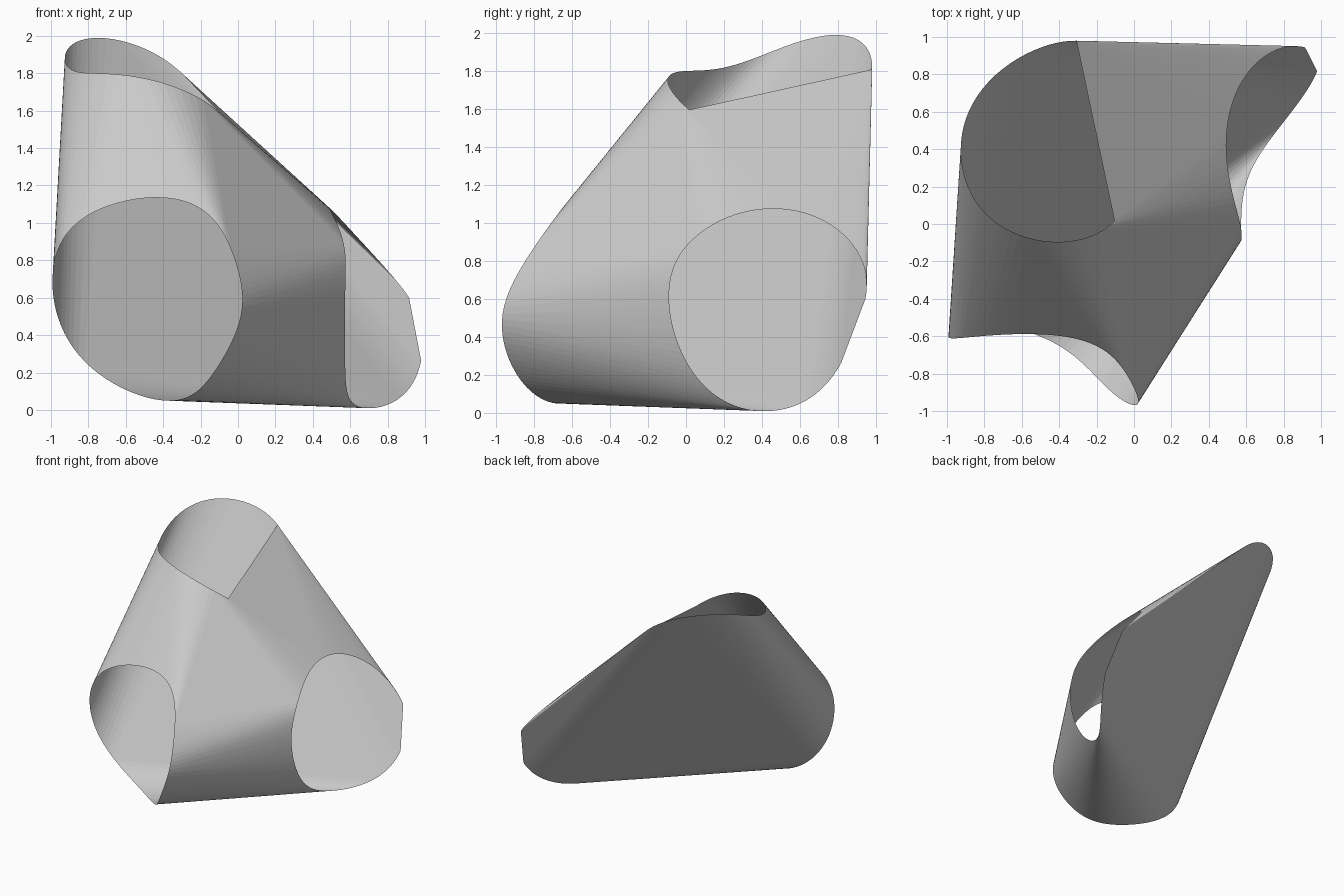
import bpy, bmesh
from math import cos, sin, pi
from mathutils import Vector

if "Cube" in bpy.data.objects:
    bpy.data.objects.remove(bpy.data.objects["Cube"])

# Rim guide points of the three openings (front, right, top)
FRONT = [(-1, -.60, .645), (-.93, -.608, .915), (-.74, -.598, 1.07), (-.43, -.59, 1.137),
         (-.18, -.665, 1.06), (-.045, -.80, .877), (.02, -.92, .645), (0, -.975, .46),
         (-.10, -.91, .235), (-.23, -.79, .10), (-.42, -.64, .05), (-.69, -.55, .15),
         (-.90, -.565, .38)]
RIGHT = [(.50, .475, 1.07), (.61, .826, .95), (.86, .945, .68), (.96, .916, .49),
         (.99, .81, .25), (.87, .65, .085), (.70, .41, 0), (.595, .18, .08),
         (.565, 0, .28), (.58, -.095, .574), (.57, -.04, .805), (.535, .126, .985)]
TOP = [(-.936, .37, 1.87), (-.85, .64, 1.96), (-.64, .88, 1.985), (-.34, .98, 1.83),
       (-.18, .935, 1.65), (-.075, .80, 1.47), (.005, .61, 1.39), (.027, .40, 1.40),
       (-.02, .20, 1.47), (-.10, .013, 1.60), (-.37, -.10, 1.74), (-.66, -.03, 1.79),
       (-.85, .13, 1.81)]


def smooth_loop(points, count=90, harmonics=4):
    """Closed smooth curve through the guide points (low-pass Fourier)."""
    pts = [Vector(p) for p in points]
    n = len(pts)
    mean = sum(pts, Vector()) / n
    terms = []
    for h in range(1, harmonics + 1):
        a = sum((p * cos(2 * pi * h * i / n) for i, p in enumerate(pts)), Vector()) * 2 / n
        b = sum((p * sin(2 * pi * h * i / n) for i, p in enumerate(pts)), Vector()) * 2 / n
        terms.append((h, a, b))
    return [mean + sum((a * cos(h * t) + b * sin(h * t) for h, a, b in terms), Vector())
            for t in (2 * pi * k / count for k in range(count))]


# Shell: hull stretched over the three rims, with the opening caps removed
bm = bmesh.new()
rim_id = bm.verts.layers.int.new("rim")
for i, rim in enumerate((FRONT, RIGHT, TOP)):
    for co in smooth_loop(rim):
        bm.verts.new(co)[rim_id] = i
bmesh.ops.convex_hull(bm, input=bm.verts[:])
caps = [f for f in bm.faces if len({v[rim_id] for v in f.verts}) == 1]
bmesh.ops.delete(bm, geom=caps, context='FACES')
bmesh.ops.delete(bm, geom=[v for v in bm.verts if not v.link_faces], context='VERTS')
bmesh.ops.recalc_face_normals(bm, faces=bm.faces[:])

mesh = bpy.data.meshes.new("three_way_shell")
bm.to_mesh(mesh)
bm.free()
shell = bpy.data.objects.new("three_way_shell", mesh)
bpy.context.collection.objects.link(shell)
